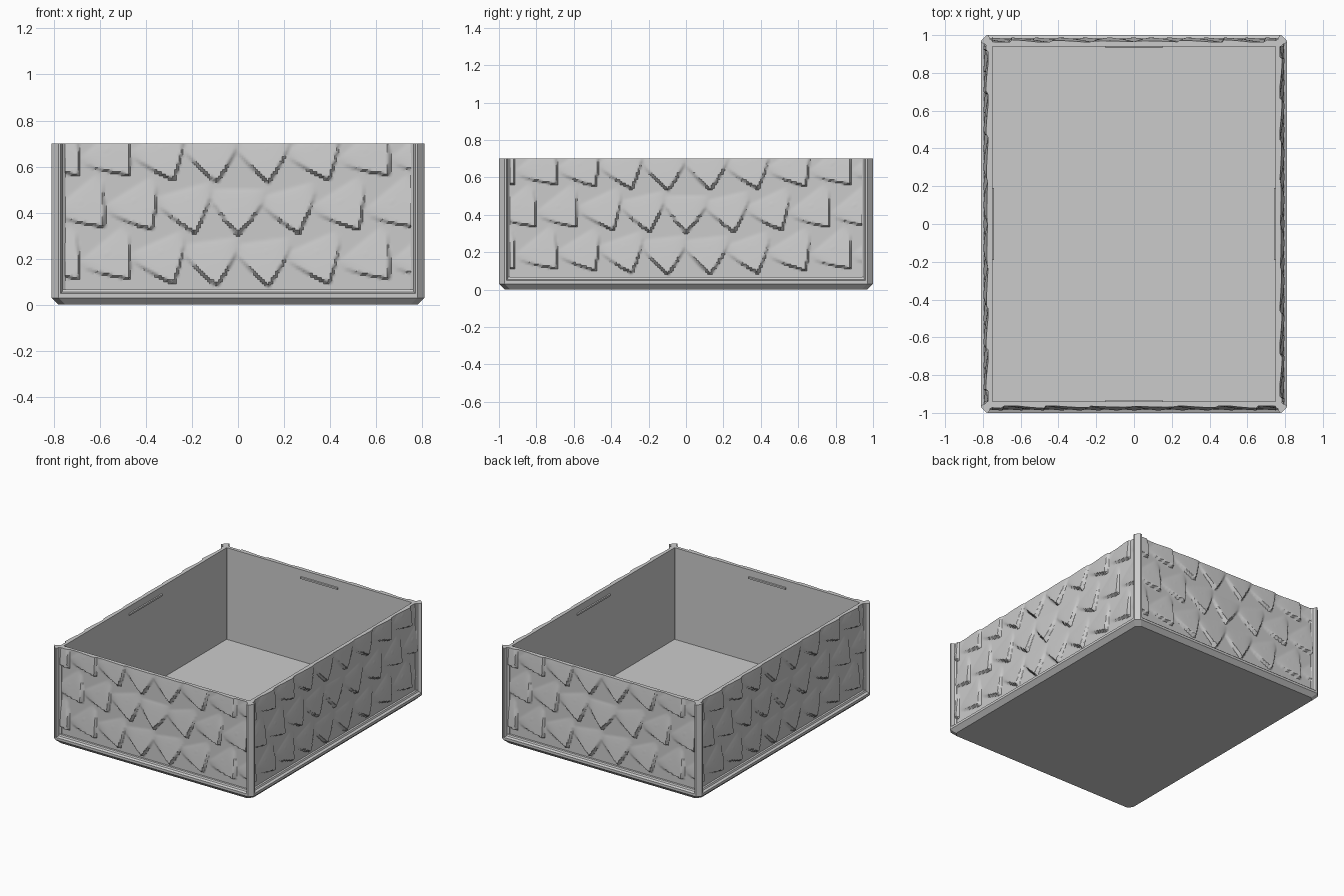
import bpy, bmesh, math
from mathutils import Matrix, Vector

cube = bpy.data.objects.get("Cube")
if cube:
    bpy.data.objects.remove(cube)

HX, HY, TOP = 0.81, 1.0, 0.70

grey = bpy.data.materials.new("plain grey")
grey.use_nodes = True
COL = (0.6, 0.6, 0.6, 1)
grey.diffuse_color = COL
grey.node_tree.nodes["Principled BSDF"].inputs["Base Color"].default_value = COL


def finish(name, bm, smooth=None):
    bmesh.ops.recalc_face_normals(bm, faces=bm.faces)
    me = bpy.data.meshes.new(name)
    bm.to_mesh(me)
    bm.free()
    me.materials.append(grey)
    ob = bpy.data.objects.new(name, me)
    bpy.context.collection.objects.link(ob)
    if smooth:
        bpy.ops.object.select_all(action='DESELECT')
        ob.select_set(True)
        bpy.context.view_layer.objects.active = ob
        bpy.ops.object.shade_smooth_by_angle(angle=math.radians(smooth))
    return ob


def ring(bm, inset, z, c):
    x, y = HX - inset, HY - inset
    pts = [(x, y - c), (x - c, y), (c - x, y), (-x, y - c),
           (-x, c - y), (c - x, -y), (x - c, -y), (x, c - y)]
    return [bm.verts.new((px, py, z)) for px, py in pts]


# Tray shell: chamfered foot, sloped rail, thin walls and floor
bm = bmesh.new()
loops = [ring(bm, *r) for r in (
    (0.03, 0, 0.03), (0, 0.03, 0.03), (0, 0.048, 0.03), (0.017, 0.055, 0.02),
    (0.022, 0.066, 0.01), (0.038, 0.066, 0.01), (0.038, TOP, 0.01),
    (0.06, TOP, 0.002), (0.06, 0.03, 0.002))]
for a, b in zip(loops, loops[1:]):
    for i in range(8):
        j = (i + 1) % 8
        bm.faces.new((a[i], a[j], b[j], b[i]))
bm.faces.new(loops[0])
bm.faces.new(loops[-1])
finish("tray_shell", bm)

# Corner posts
POST = [(0.06, 0.06), (0.06, 0.03), (0.048, 0.022), (0.04, 0), (0.03, 0),
        (0, 0.03), (0, 0.04), (0.022, 0.048), (0.03, 0.06)]
for sx, xname in ((1, "left"), (-1, "right")):
    for sy, yname in ((-1, "front"), (1, "back")):
        bm = bmesh.new()
        face = bm.faces.new([bm.verts.new((sx * (HX - a), sy * (HY - b), 0.04))
                             for a, b in POST])
        up = bmesh.ops.extrude_face_region(bm, geom=[face])["geom"]
        for v in up:
            if isinstance(v, bmesh.types.BMVert):
                v.co.z = TOP
        finish(f"{yname}_{xname}_post", bm)


# Scale relief: each scale rises to a pointed lower edge, then drops away
PITCH = 0.225


def scales(half):
    out = []
    for z, shift in ((0.9, 0), (0.675, 0.5), (0.45, 0), (0.225, 0.5)):
        n = int(half / PITCH) + 2
        for k in range(-n, n + 1):
            x = (k + shift) * PITCH
            turn = math.radians(40) * min(1, abs(x) / (half * 0.75))
            out.append((x, z, math.cos(turn), math.sin(turn)))
    return out


def relief(x, z, centres):
    h = 0
    for cx, cz, co, si in centres:
        dx, dz = x - cx, z - cz
        if abs(dx) > 0.25 or abs(dz) > 0.25:
            continue
        u, v = dx * co + dz * si, dz * co - dx * si
        rise = v + 0.148                     # distance above the tip
        edge = rise - abs(u) * 1.05 - 1.8 * u * u
        if edge > 0:
            fade = max(0, 1 - rise / 0.2) * max(0, 1 - (abs(u) / 0.125) ** 4)
            h = max(h, 0.026 * min(1, edge / 0.006) * fade ** 0.8)
        # small ridge at the root of each scale
        knob = abs(v - 0.3 * abs(u)) / 0.016 + (u / 0.036) ** 2
        if knob < 1:
            h = max(h, 0.011 * (1 - knob))
    return h


def panel(name, half, dist, angle):
    """Relief panel facing -y, turned about z into place."""
    bm = bmesh.new()
    centres = scales(half)
    nx, nz = int(half * 2 / 0.0095), 68
    z0 = 0.062
    rot = Matrix.Rotation(angle, 3, 'Z')
    rows = []
    for j in range(-1, nz + 2):
        row = []
        for i in range(-1, nx + 2):
            ci, cj = min(max(i, 0), nx), min(max(j, 0), nz)
            x = -half + 2 * half * ci / nx
            z = z0 + (TOP - z0) * cj / nz
            back = (i, j) != (ci, cj)        # rim folds back to the wall
            depth = -0.012 if back else relief(x, z, centres)
            row.append(bm.verts.new(rot @ Vector((x, -dist - depth, z))))
        rows.append(row)
    for a, b in zip(rows, rows[1:]):
        for i in range(len(a) - 1):
            bm.faces.new((a[i], a[i + 1], b[i + 1], b[i]))
    finish(name, bm, 40)


# Inner grip ribs near the rim
def rib(name, half, dist, angle):
    bm = bmesh.new()
    bmesh.ops.create_cube(bm, size=1)
    for v in bm.verts:
        v.co = Vector((v.co.x * 2 * half, v.co.y * 0.016 - dist, v.co.z * 0.02 + 0.642))
        if v.co.y > -dist:
            v.co.z += 0.004 if v.co.z < 0.642 else -0.004
    bm.transform(Matrix.Rotation(angle, 4, 'Z'))
    finish(name, bm)


SIDES = (("front", 0), ("left", 90), ("back", 180), ("right", 270))
for side, deg in SIDES:
    long_side = side in ("left", "right")
    half, dist = (HY, HX) if long_side else (HX, HY)
    turn = math.radians(deg)
    panel(side + "_scale_panel", half - 0.058, dist - 0.037, turn)
    rib(side + "_inner_rib", 0.19 if long_side else 0.15, dist - 0.06, turn)
